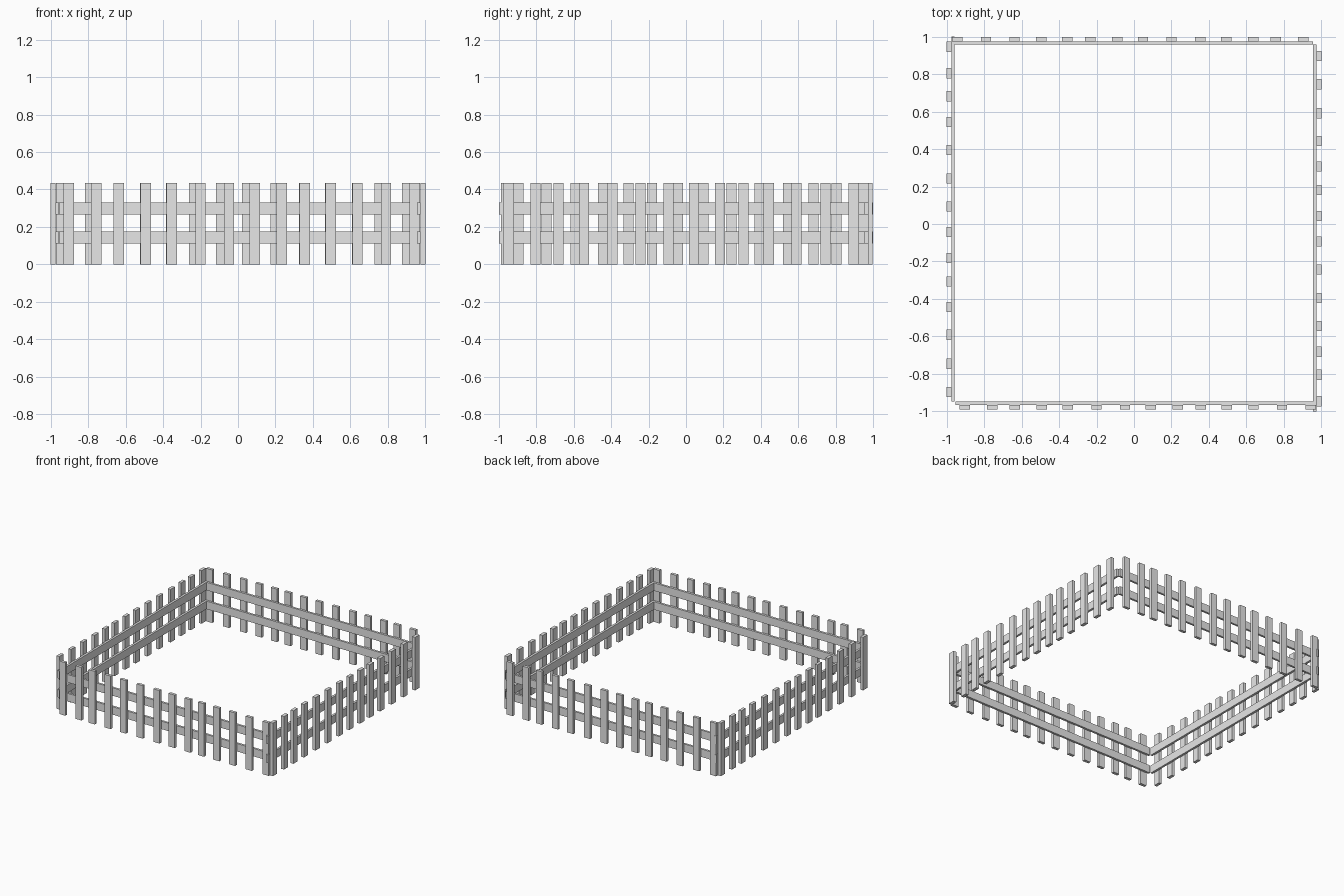
import bpy
import math
from mathutils import Matrix, Vector

old = bpy.data.objects.get("Cube")
if old:
    bpy.data.objects.remove(old, do_unlink=True)

# Single grey material
grey = bpy.data.materials.new("plain grey")
grey.use_nodes = True
colour = (0.8, 0.8, 0.8, 1)
grey.diffuse_color = colour
grey.node_tree.nodes["Principled BSDF"].inputs["Base Color"].default_value = colour

HEIGHT = 0.435
PICKET_WIDTH = 0.055
RAIL_HEIGHT = 0.065
RAIL_CENTRES = (0.143, 0.298)


def box(name, low, high):
    """Axis-aligned board between two corners."""
    low, high = Vector(low), Vector(high)
    bpy.ops.mesh.primitive_cube_add(size=1)
    ob = bpy.context.object
    ob.name = name
    size, mid = high - low, (low + high) / 2
    ob.data.transform(Matrix.Translation(mid) @ Matrix.Diagonal((*size, 1)))
    ob.data.materials.append(grey)
    return ob


def panel(side, along_x, pickets, picket_depth, rail_depth, rail_span):
    """One fence side: evenly tall pickets outside two long rails."""
    def board(name, span, depth, z0, z1):
        a, b = (span, depth) if along_x else (depth, span)
        box(name, (a[0], b[0], z0), (a[1], b[1], z1))

    for i, c in enumerate(pickets, 1):
        half = PICKET_WIDTH / 2
        board(f"{side}_picket_{i}", (c - half, c + half), picket_depth, 0, HEIGHT)
    for label, z in zip(("lower", "upper"), RAIL_CENTRES):
        board(f"{side}_{label}_rail", rail_span, rail_depth,
              z - RAIL_HEIGHT / 2, z + RAIL_HEIGHT / 2)


# Hand-placed, slightly uneven picket spacing; opposite sides are half-turn copies
front = (-.903, -.757, -.636, -.492, -.353, -.2, -.048,
         .09, .233, .356, .495, .638, .79, .944)
right = (-.947, -.805, -.682, -.545, -.395, -.243, -.093,
         .043, .182, .307, .443, .591, .746, .897)


def turned(values):
    return [-v for v in values]


panel("front", True, front, (-.989, -.965), (-.965, -.947), (-.952, .97))
panel("back", True, turned(front), (.975, .998), (.958, .975), (-.97, .955))
panel("left", False, right, (.973, 1), (.955, .973), (-1, .957))
panel("right", False, turned(right), (-1, -.975), (-.975, -.957), (-.947, 1))
